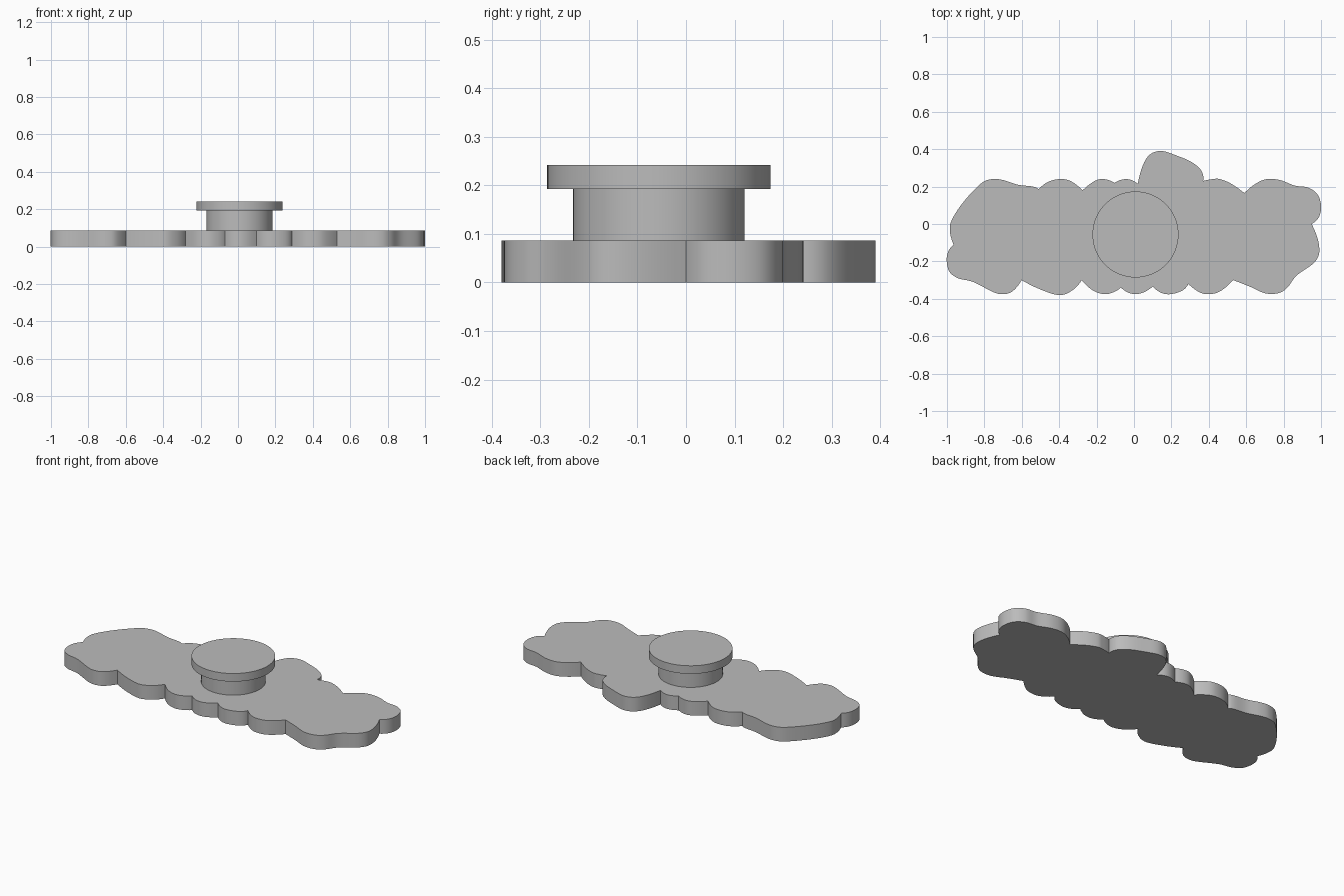
import bpy
import bmesh
import math
from mathutils import Vector

default_cube = bpy.data.objects.get("Cube")
if default_cube:
    bpy.data.objects.remove(default_cube, do_unlink=True)

# One plain material for every part
grey = bpy.data.materials.new("plain grey")
grey.use_nodes = True
colour = (0.5, 0.5, 0.5, 1)
grey.diffuse_color = colour
grey.node_tree.nodes["Principled BSDF"].inputs["Base Color"].default_value = colour


def smooth_lobe(points, steps=6):
    """Spline through the points of one lobe, leaving sharp corners at its ends."""
    pts = [Vector(p) / 100 for p in points]
    before = pts[0] * 3 - pts[1] * 3 + pts[2]
    after = pts[-1] * 3 - pts[-2] * 3 + pts[-3]
    pts = [before, *pts, after]
    curve = []
    for a, b, c, d in zip(pts, pts[1:], pts[2:], pts[3:]):
        for step in range(steps):
            t = step / steps
            curve.append((b * 2 + (c - a) * t
                          + (a * 2 - b * 5 + c * 4 - d) * t ** 2
                          + (b * 3 - a - c * 3 + d) * t ** 3) / 2)
    return curve


def circle(centre, radius, sides=96):
    return [Vector((centre[0] + radius * math.cos(math.tau * i / sides),
                    centre[1] + radius * math.sin(math.tau * i / sides)))
            for i in range(sides)]


def extruded_part(name, outline, bottom, top):
    """Closed slab with the given outline, smooth around its wall."""
    bm = bmesh.new()
    face = bm.faces.new([bm.verts.new((p.x, p.y, bottom)) for p in outline])
    walls = bmesh.ops.extrude_face_region(bm, geom=[face], use_keep_orig=True)
    raised = [v for v in walls["geom"] if isinstance(v, bmesh.types.BMVert)]
    bmesh.ops.translate(bm, verts=raised, vec=(0, 0, top - bottom))
    bmesh.ops.recalc_face_normals(bm, faces=bm.faces)
    mesh = bpy.data.meshes.new(name)
    bm.to_mesh(mesh)
    bm.free()
    mesh.materials.append(grey)
    part = bpy.data.objects.new(name, mesh)
    bpy.context.collection.objects.link(part)
    bpy.ops.object.select_all(action="DESELECT")
    part.select_set(True)
    bpy.context.view_layer.objects.active = part
    bpy.ops.object.shade_smooth_by_angle(angle=math.radians(30))
    return part


# Lobes of the base outline, counter-clockwise, in hundredths of a unit
front_lobes = [
    [(-60, -30), (-50, -35), (-40, -38), (-33, -35.5)],
    [(-28, -30), (-22, -35.5), (-16, -37.5), (-11, -36.5)],
    [(-7, -34), (1, -37.5)],
    [(10, -33.5), (17, -37.5), (25, -36)],
    [(29, -32), (35, -36.5), (40, -37.5), (46, -36)],
]
left_lobes = [
    [(53, -30), (62, -33.5), (70, -37), (77, -37), (82, -34), (87, -27.5),
     (97, -20), (99, -12)],
    [(95, 0), (99, 4), (100, 10), (98, 16), (93, 19.5), (86, 20.5),
     (78, 23.5), (71, 24), (65, 21.5)],
]
back_lobes = [
    [(59, 16.5), (52, 21.5), (46, 24), (42, 24)],
    [(37, 23), (36, 28.5), (31, 33), (23, 36.5), (15, 39), (9, 37.5), (5, 32)],
    [(2, 21.5), (-4, 24)],
    [(-10.5, 22), (-16, 24), (-21, 23)],
    [(-27.5, 18), (-34, 23), (-40, 24), (-46, 22.5)],
]
right_lobes = [
    [(-51, 18.5), (-54, 20), (-62, 21), (-70, 23.5), (-76, 24), (-82, 21.5),
     (-91, 12), (-97, 3), (-98.5, -3)],
    [(-96.5, -11), (-100, -17), (-99, -25), (-94, -29), (-86, -31),
     (-75, -36.5), (-70, -37.5), (-65, -36)],
]
lobes = front_lobes + left_lobes + back_lobes + right_lobes

# Each lobe ends where the next begins
base_outline = []
for lobe, following in zip(lobes, lobes[1:] + lobes[:1]):
    base_outline += smooth_lobe(lobe + following[:1])

# Base plate, round stem and wider cap
knob_centre = (0.008, -0.056)
extruded_part("base_plate", base_outline, 0, 0.086)
extruded_part("knob_stem", circle(knob_centre, 0.177), 0.086, 0.193)
extruded_part("knob_cap", circle(knob_centre, 0.23), 0.193, 0.242)
